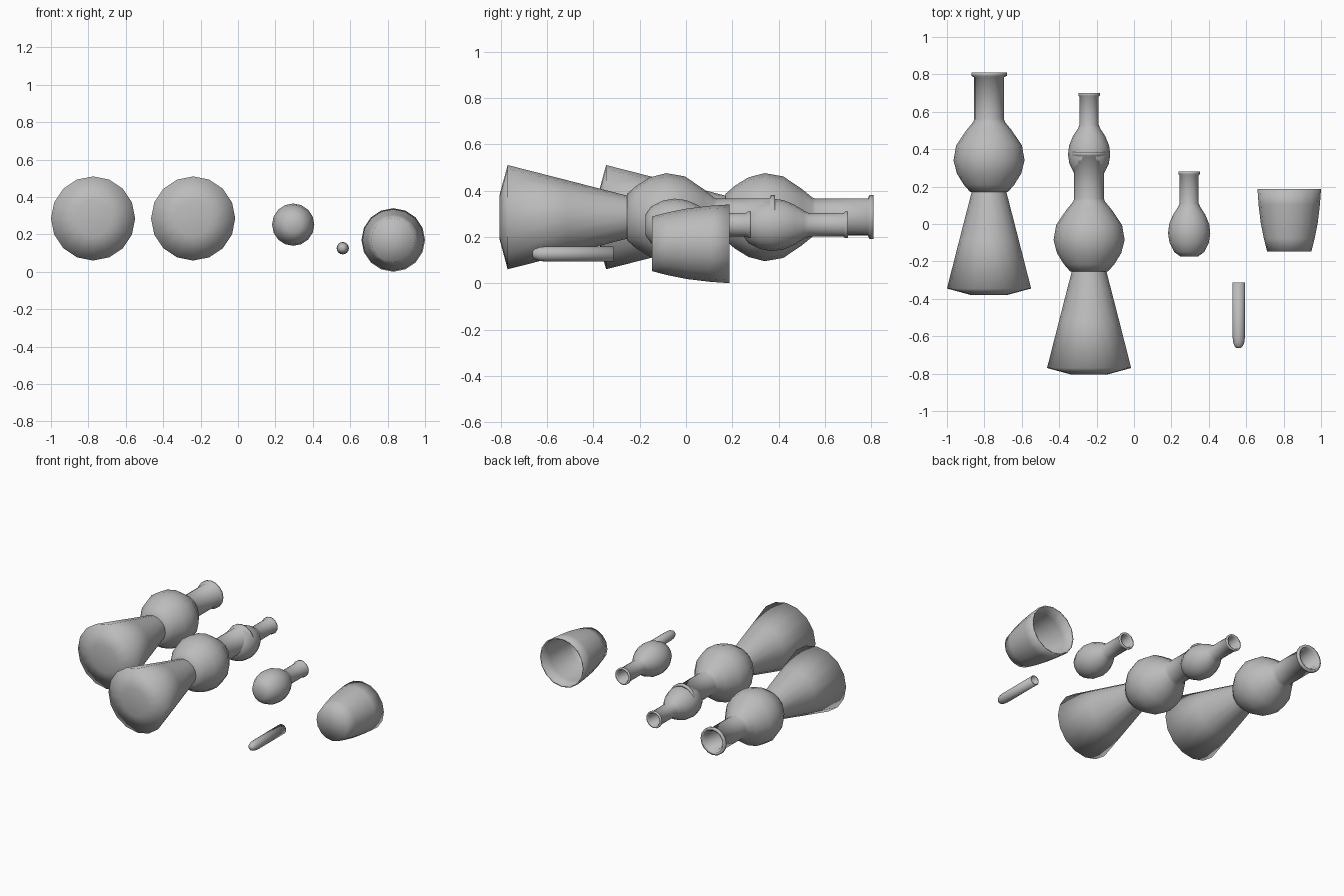
import bpy, bmesh, math

if "Cube" in bpy.data.objects:
    bpy.data.objects.remove(bpy.data.objects["Cube"])

glass = bpy.data.materials.new("grey_glass")
glass.diffuse_color = (0.5, 0.5, 0.5, 1)
glass.use_nodes = True
glass.node_tree.nodes["Principled BSDF"].inputs["Base Color"].default_value = glass.diffuse_color


def lathe(name, profile, loc, sides=16, smooth=180):
    """Turn a closed (length, radius) profile around the y axis."""
    bm = bmesh.new()
    rings = []
    for t, r in profile:
        if r < 1e-6:
            rings.append([bm.verts.new((0, t, 0))] * sides)
        else:
            rings.append([bm.verts.new((r * math.cos(a), t, r * math.sin(a)))
                          for a in (2 * math.pi * i / sides for i in range(sides))])
    for a, b in zip(rings, rings[1:]):
        for i in range(sides):
            j = (i + 1) % sides
            quad = list(dict.fromkeys((a[i], a[j], b[j], b[i])))
            if len(quad) > 2:
                bm.faces.new(quad)
    bmesh.ops.recalc_face_normals(bm, faces=bm.faces)
    mesh = bpy.data.meshes.new(name)
    bm.to_mesh(mesh)
    bm.free()
    mesh.materials.append(glass)
    ob = bpy.data.objects.new(name, mesh)
    ob.location = loc
    bpy.context.collection.objects.link(ob)
    bpy.context.view_layer.objects.active = ob
    ob.select_set(True)
    bpy.ops.object.shade_smooth_by_angle(angle=math.radians(smooth))
    ob.select_set(False)
    return ob


def vessel(outer, wall):
    """Outer profile plus an inner wall, open at the far end."""
    t0, t1 = outer[0][0], outer[-1][0]
    inner = [(t if t == t1 else max(t, t0 + wall), r - wall)
             for t, r in reversed(outer) if r > wall * 1.5]
    return [(t0, 0)] + outer + inner + [(t0 + wall, 0)]


# Conical flask: slightly domed base, straight cone, short neck
cone = [(0, 0), (0, 0.095), (0.035, 0.225), (0.29, 0.16), (0.55, 0.093),
        (0.60, 0.08), (0.66, 0.08), (0.66, 0)]

# Large round flask: flat bottom, ball, neck and lip
ball = vessel([(0, 0.10), (0.04, 0.135), (0.10, 0.172), (0.17, 0.19),
               (0.25, 0.176), (0.33, 0.122), (0.375, 0.085), (0.39, 0.08),
               (0.615, 0.08), (0.622, 0.095), (0.64, 0.095)], 0.018)

# Small round flask
small = vessel([(0, 0.045), (0.025, 0.08), (0.075, 0.105), (0.125, 0.113),
                (0.175, 0.107), (0.225, 0.086), (0.265, 0.06), (0.285, 0.051),
                (0.435, 0.051), (0.443, 0.058), (0.455, 0.058)], 0.012)

# Beaker with curved, widening side
beaker = vessel([(0, 0.118), (0.07, 0.136), (0.15, 0.152), (0.25, 0.164),
                 (0.335, 0.17)], 0.008)

# Test tube with rounded end
tube = vessel([(0, 0.012), (0.01, 0.022), (0.03, 0.03), (0.06, 0.033),
               (0.35, 0.033)], 0.006)

for side, x, y in (("left", -0.775, -0.38), ("centre", -0.24, -0.805)):
    lathe(side + "_conical_flask", cone, (x, y, 0.285))
    lathe(side + "_round_flask", ball, (x, y + 0.55, 0.285))
lathe("centre_small_flask", small, (-0.24, 0.245, 0.252))
lathe("right_small_flask", small, (0.295, -0.175, 0.252))
lathe("beaker", beaker, (0.83, -0.147, 0.17))
lathe("test_tube", tube, (0.56, -0.663, 0.126))
